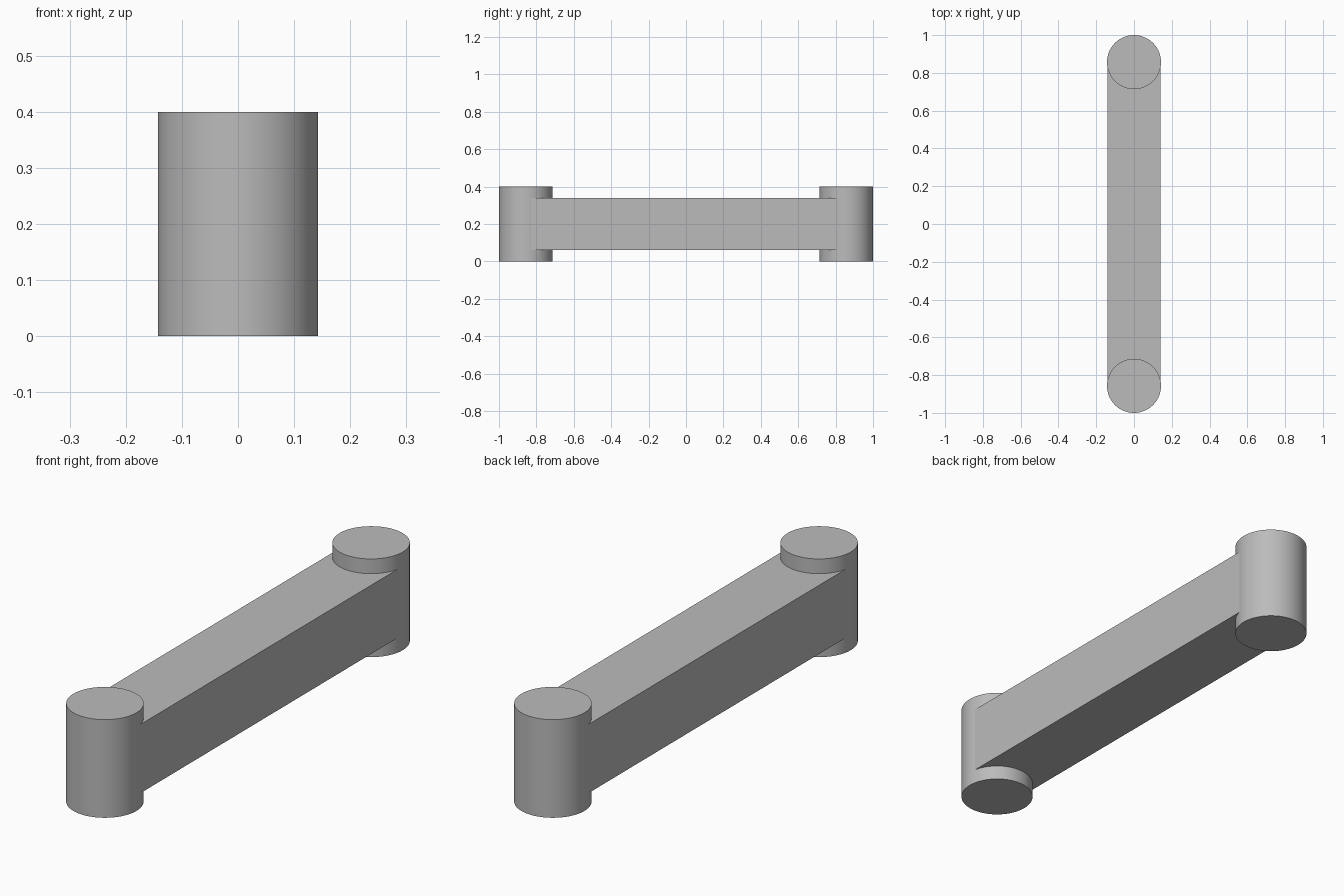
import bpy
import math

if "Cube" in bpy.data.objects:
    bpy.data.objects.remove(bpy.data.objects["Cube"], do_unlink=True)

RADIUS = 0.143      # end pivots
HEIGHT = 0.4
PIVOT_Y = 1 - RADIUS
BAR = 0.28          # square bar section

# Single plain grey
grey = bpy.data.materials.new("plain_grey")
grey.use_nodes = True
colour = (0.5, 0.5, 0.5, 1)
grey.diffuse_color = colour
grey.node_tree.nodes["Principled BSDF"].inputs["Base Color"].default_value = colour


def finish(name):
    obj = bpy.context.object
    obj.name = name
    obj.data.materials.append(grey)
    return obj


# Upright round pivots at both ends
for name, side in (("front_pivot", -1), ("back_pivot", 1)):
    bpy.ops.mesh.primitive_cylinder_add(
        vertices=96, radius=RADIUS, depth=HEIGHT,
        location=(0, side * PIVOT_Y, HEIGHT / 2))
    finish(name)
    bpy.ops.object.shade_smooth_by_angle(angle=math.radians(30))

# Square bar joining the pivots, ending on their axes
bpy.ops.mesh.primitive_cube_add(size=1, location=(0, 0, HEIGHT / 2))
bar = finish("link_bar")
bar.scale = (BAR, 2 * PIVOT_Y, BAR)
bpy.ops.object.transform_apply(location=False, rotation=False, scale=True)
